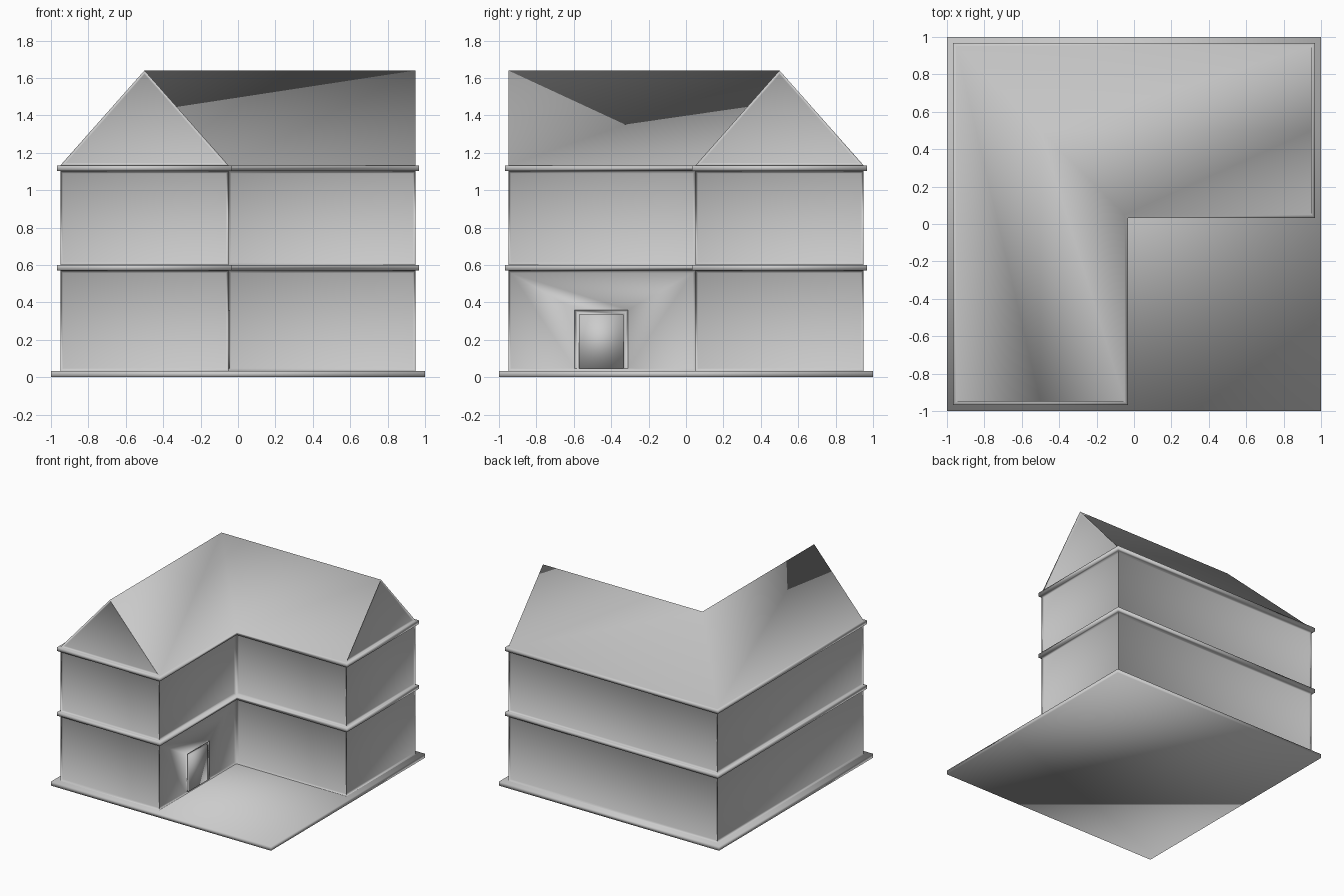
import bpy, bmesh
from mathutils import Vector

if "Cube" in bpy.data.objects:
    bpy.data.objects.remove(bpy.data.objects["Cube"])


def finish(name, bm):
    # The whole model is shaded smooth, hard corners included
    for f in bm.faces:
        f.smooth = True
    mesh = bpy.data.meshes.new(name)
    bm.to_mesh(mesh)
    bm.free()
    obj = bpy.data.objects.new(name, mesh)
    bpy.context.collection.objects.link(obj)
    return obj


def push(bm, faces, width, depth):
    """Inset faces by a border width, then push them in (or out if negative)."""
    bmesh.ops.inset_individual(bm, faces=faces, thickness=width, depth=0, use_even_offset=True)
    for f in faces:
        f.normal_update()
        shift = f.normal * -depth
        for v in f.verts:
            v.co += shift


def cut_door(face, y0, y1, top):
    """Split a rectangle standing on the bottom edge out of a wall face."""
    edge = min(face.edges, key=lambda e: sum(v.co.z for v in e.verts))
    start = min(edge.verts, key=lambda v: v.co.y)
    end = edge.other_vert(start)
    a, b = start.co.y, end.co.y
    edge, v0 = bmesh.utils.edge_split(edge, start, (y0 - a) / (b - a))
    v0.co.y = y0
    edge = next(e for e in v0.link_edges if e.other_vert(v0) is end)
    _, v1 = bmesh.utils.edge_split(edge, v0, (y1 - y0) / (b - y0))
    v1.co.y = y1
    corners = [Vector((v.co.x, v.co.y, top)) for v in (v0, v1)]
    new, _ = bmesh.utils.face_split(face, v0, v1, coords=corners)
    return min((face, new), key=lambda f: f.calc_area())


# Ground slab
bm = bmesh.new()
bmesh.ops.create_cube(bm, size=1)
for v in bm.verts:
    v.co = (v.co.x * 2, v.co.y * 2, (v.co.z + 0.5) * 0.033)
finish("ground_slab", bm)

# House shell: L-shaped rings stacked from the ground up (overhang, height)
bm = bmesh.new()


def ring(out, z):
    o, i = 0.95 + out, 0.05 - out
    return [bm.verts.new((x, y, z)) for x, y in
            ((-o, -o), (-i, -o), (-i, i), (o, i), (o, o), (-o, o))]


levels = [(0, 0.033), (0, 0.571), (0.018, 0.571), (0.018, 0.6), (0, 0.6),
          (0, 1.103), (0.018, 1.103), (0.018, 1.132), (0, 1.132)]
rings = [ring(*lv) for lv in levels]
walls = []
for n, (a, b) in enumerate(zip(rings, rings[1:])):
    for i in range(6):
        j = (i + 1) % 6
        f = bm.faces.new((a[i], a[j], b[j], b[i]))
        if n in (0, 4):
            walls.append(f)

# Roof slopes and gables on the top ring
r = rings[-1]
front, mid, right = [bm.verts.new((x, y, 1.64)) for x, y in
                     ((-0.5, -0.95), (-0.5, 0.5), (0.95, 0.5))]
for f in ((r[5], r[0], front, mid), (r[4], r[5], mid, right),
          (r[1], r[2], mid, front), (r[2], r[3], right, mid)):
    bm.faces.new(f)
gables = [bm.faces.new((r[0], r[1], front)), bm.faces.new((r[3], r[4], right))]
bm.normal_update()

# Framed, recessed panels
push(bm, walls, 0.014, 0.012)
push(bm, gables, 0.014, 0.012)

# Door on the courtyard wall: raised frame with recessed leaf
door = cut_door(walls[1], -0.595, -0.31, 0.36)
push(bm, [door], 0, -0.02)
leaf = cut_door(door, -0.572, -0.333, 0.336)
push(bm, [leaf], 0, 0.015)
finish("house", bm)
